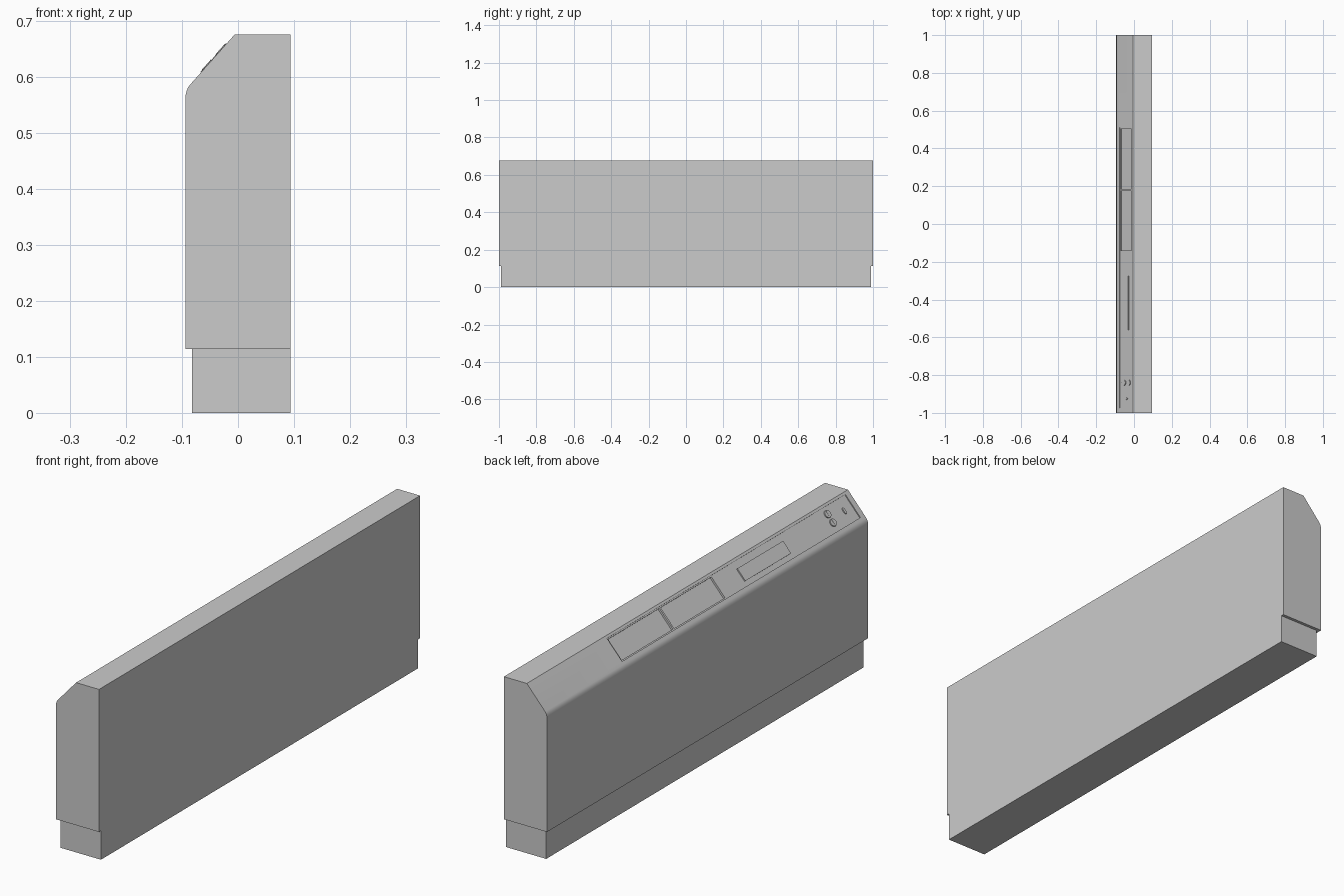
import bpy, bmesh
from math import radians
from mathutils import Matrix, Vector

cube = bpy.data.objects.get("Cube")
if cube:
    bpy.data.objects.remove(cube)

casing = bpy.data.materials.new("light grey casing")
casing.use_nodes = True
casing.diffuse_color = (0.6, 0.6, 0.6, 1)
casing.node_tree.nodes["Principled BSDF"].inputs["Base Color"].default_value = (0.6, 0.6, 0.6, 1)

# Frame of the sloping control face: u runs down the slope, n points outwards
TOP, LOW = Vector((-0.006, 0, 0.676)), Vector((-0.088, 0, 0.584))
SLOPE = (LOW - TOP).length
u = (LOW - TOP).normalized()
v = Vector((0, -1, 0))
n = u.cross(v)
FACE = Matrix((u, v, n)).transposed().to_4x4()


def add(name, bm):
    bmesh.ops.recalc_face_normals(bm, faces=bm.faces[:])
    mesh = bpy.data.meshes.new(name)
    bm.to_mesh(mesh)
    bm.free()
    mesh.materials.append(casing)
    ob = bpy.data.objects.new(name, mesh)
    bpy.context.collection.objects.link(ob)
    return ob


def box(name, lo, hi, frame=Matrix()):
    bm = bmesh.new()
    lo, hi = Vector(lo), Vector(hi)
    size = Matrix.Diagonal((hi - lo).to_4d())
    size[3][3] = 1
    bmesh.ops.create_cube(bm, size=1, matrix=frame @ Matrix.Translation((lo + hi) / 2) @ size)
    return add(name, bm)


def on_face(name, y, s, h):
    """Box on the slope: y range, s as share of the slope, h as height above it."""
    return box(name, (s[0] * SLOPE, -y[1], h[0]), (s[1] * SLOPE, -y[0], h[1]),
               Matrix.Translation(TOP) @ FACE)


def disc(name, y, s, h, radius, squash=1):
    bm = bmesh.new()
    spot = TOP + u * s * SLOPE + Vector((0, y, 0)) + n * (h[0] + h[1]) / 2
    bmesh.ops.create_cone(bm, cap_ends=True, segments=24, radius1=radius, radius2=radius,
                          depth=h[1] - h[0],
                          matrix=Matrix.Translation(spot) @ FACE @ Matrix.Diagonal((1, squash, 1, 1)))
    return add(name, bm)


def cut(target, cutter):
    mod = target.modifiers.new("cut", 'BOOLEAN')
    mod.operation, mod.object, mod.solver = 'DIFFERENCE', cutter, 'EXACT'
    bpy.context.view_layer.objects.active = target
    bpy.ops.object.modifier_apply(modifier=mod.name)
    bpy.data.objects.remove(cutter)


# Body: profile with a sloping top edge, rounded into the side, drawn along y
profile = [(0.094, 0.114), (0.094, 0.676), (-0.006, 0.676), (-0.086, 0.586),
           (-0.0895, 0.581), (-0.092, 0.575), (-0.0935, 0.568), (-0.094, 0.56), (-0.094, 0.114)]
bm = bmesh.new()
end = bm.faces.new([bm.verts.new((x, -1, z)) for x, z in profile])
moved = bmesh.ops.extrude_face_region(bm, geom=[end])["geom"]
bmesh.ops.translate(bm, vec=(0, 2, 0), verts=[g for g in moved if isinstance(g, bmesh.types.BMVert)])
body = add("body", bm)

# Shallow control recess and two deeper air outlets with a bar between them
cut(body, on_face("cutter", (-0.975, 0.51), (0.08, 0.88), (-0.004, 0.05)))
for outlet in ((-0.14, 0.176), (0.184, 0.503)):
    cut(body, on_face("cutter", outlet, (0.12, 0.84), (-0.012, 0.05)))

# Plinth set back under the body
box("plinth", (-0.082, -0.988, 0), (0.094, 0.988, 0.114))

# Controls: flap, two knobs and a narrow switch
on_face("control_flap", (-0.56, -0.275), (0.3, 0.73), (-0.006, 0.001))
for side, s in (("upper", 0.3), ("lower", 0.6)):
    disc(side + "_knob", -0.84, s, (-0.006, 0.001), 0.015)
    on_face(side + "_knob_pointer", (-0.842, -0.838), (s - 0.1, s + 0.1), (0, 0.002))
disc("switch", -0.925, 0.47, (-0.006, 0), 0.013, 0.45)

# Smooth the rounded edge, keep the rest sharp
bpy.ops.object.select_all(action='DESELECT')
for ob in [body] + [o for o in bpy.context.collection.objects if "knob" in o.name or o.name == "switch"]:
    ob.select_set(True)
bpy.context.view_layer.objects.active = body
bpy.ops.object.shade_smooth_by_angle(angle=radians(30))
